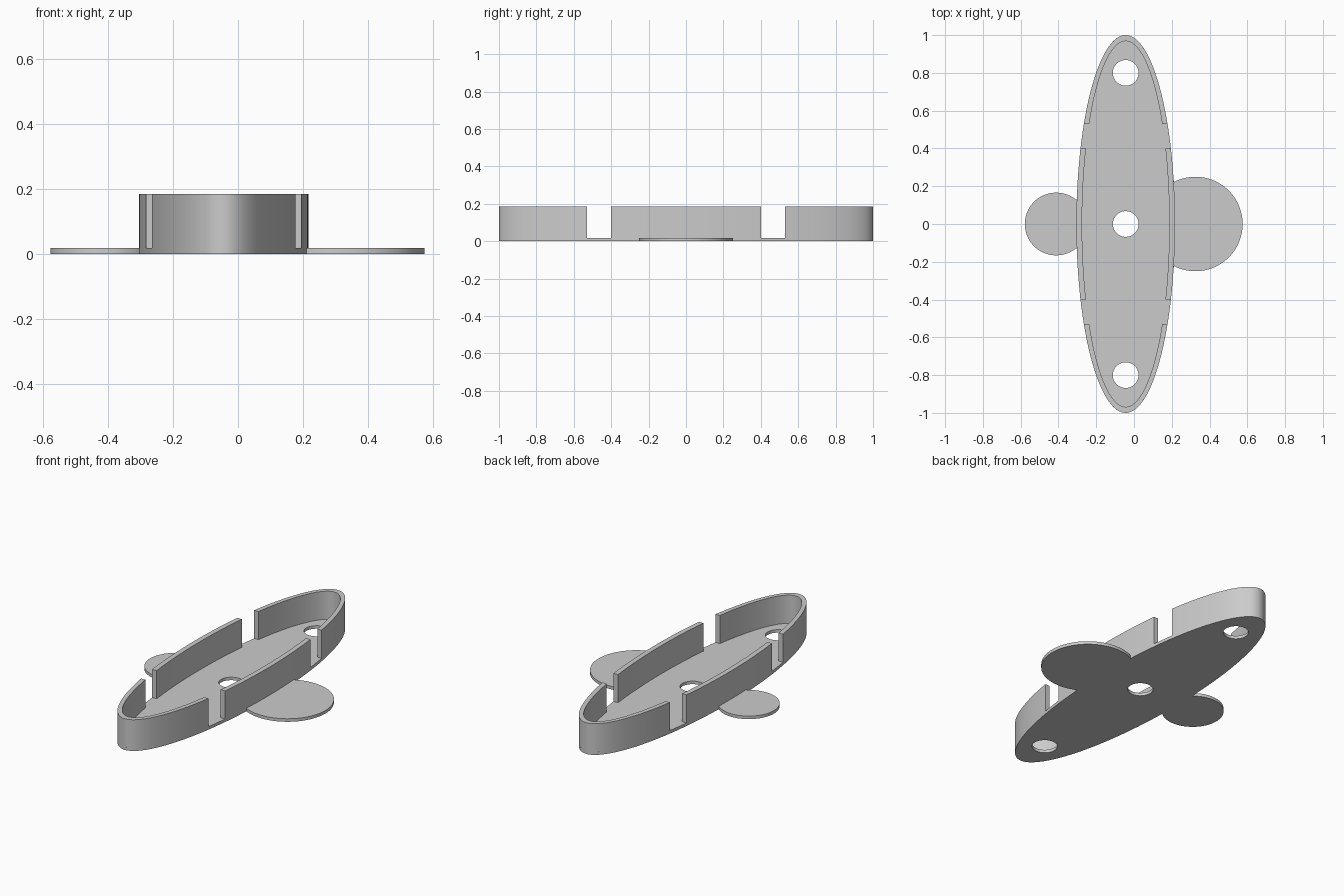
import bpy, bmesh
from math import sin, cos, asin, pi, radians, hypot

if "Cube" in bpy.data.objects:
    bpy.data.objects.remove(bpy.data.objects["Cube"])

CX = -0.044                 # centre line of the oval tray
OUTER = (0.261, 1.0)        # oval half-axes
INNER = (0.231, 0.968)
FLOOR, TOP = 0.018, 0.185
GAP = (0.40, 0.53)          # notch limits along y
BIG = (0.325, 0.25)         # tab centre x, radius
SMALL = (-0.412, 0.166)

grey = bpy.data.materials.new("plain_grey")
grey.use_nodes = True
color = (0.6, 0.6, 0.6, 1)
grey.diffuse_color = color
grey.node_tree.nodes["Principled BSDF"].inputs["Base Color"].default_value = color


def arc(cx, cy, axes, a0, a1, n):
    return [(cx + axes[0] * cos(a0 + (a1 - a0) * i / n),
             cy + axes[1] * sin(a0 + (a1 - a0) * i / n)) for i in range(n + 1)]


def plate(name, loops, z0, z1):
    """Solid slab from a closed outline; extra loops become holes."""
    data = bpy.data.curves.new(name, "CURVE")
    data.dimensions = "2D"
    data.fill_mode = "BOTH"
    data.extrude = (z1 - z0) / 2
    for loop in loops:
        spline = data.splines.new("POLY")
        spline.points.add(len(loop) - 1)
        for point, (x, y) in zip(spline.points, loop):
            point.co = (x, y, 0, 1)
        spline.use_cyclic_u = True
    obj = bpy.data.objects.new(name, data)
    bpy.context.collection.objects.link(obj)
    obj.location.z = (z0 + z1) / 2
    bpy.ops.object.select_all(action="DESELECT")
    obj.select_set(True)
    bpy.context.view_layer.objects.active = obj
    bpy.ops.object.convert(target="MESH")
    obj = bpy.context.object
    bm = bmesh.new()
    bm.from_mesh(obj.data)
    bmesh.ops.remove_doubles(bm, verts=bm.verts, dist=1e-5)
    bmesh.ops.recalc_face_normals(bm, faces=bm.faces)
    bm.to_mesh(obj.data)
    bm.free()
    obj.data.materials.clear()
    obj.data.materials.append(grey)
    bpy.ops.object.shade_smooth_by_angle(angle=radians(30))


# Base: outline of the oval joined with the two round tabs, with three holes
def in_oval(p):
    return hypot((p[0] - CX) / OUTER[0], p[1] / OUTER[1]) < 1


def in_tab(p):
    return any(hypot(p[0] - x, p[1]) < r for x, r in (BIG, SMALL))


def tab_edge(tab, start):
    x, r = tab
    return [p for p in arc(x, 0, (r, r), start, start + 2 * pi, 160) if not in_oval(p)]


def oval_edge(start):
    return [p for p in arc(CX, 0, OUTER, start, start + pi, 160) if not in_tab(p)]


outline = tab_edge(BIG, -pi) + oval_edge(0) + tab_edge(SMALL, 0) + oval_edge(pi)
holes = [arc(CX, y, (0.068, 0.068), 0, 2 * pi, 48)[:-1] for y in (-0.8, 0, 0.8)]
plate("base", [outline] + holes, 0, FLOOR)


# Rim: two side walls and two end walls separated by notches
def wall(name, side, y0, y1, n):
    """Band between the two ovals from y0 to y1; side mirrors it in x."""
    def edge(axes):
        low, high = (asin(max(-1, min(1, y / axes[1]))) for y in (y0, y1))
        return arc(0, 0, axes, low, high, n)
    band = edge(OUTER) + edge(INNER)[::-1]
    plate(name, [[(CX + side * x, y) for x, y in band]], FLOOR, TOP)


def end_wall(name, side):
    def edge(axes):
        a = asin(GAP[1] / axes[1])
        return arc(0, 0, axes, a, pi - a, 64)
    band = edge(OUTER) + edge(INNER)[::-1]
    plate(name, [[(CX + x, side * y) for x, y in band]], FLOOR, TOP)


wall("left_wall", 1, -GAP[0], GAP[0], 32)
wall("right_wall", -1, -GAP[0], GAP[0], 32)
end_wall("back_wall", 1)
end_wall("front_wall", -1)
